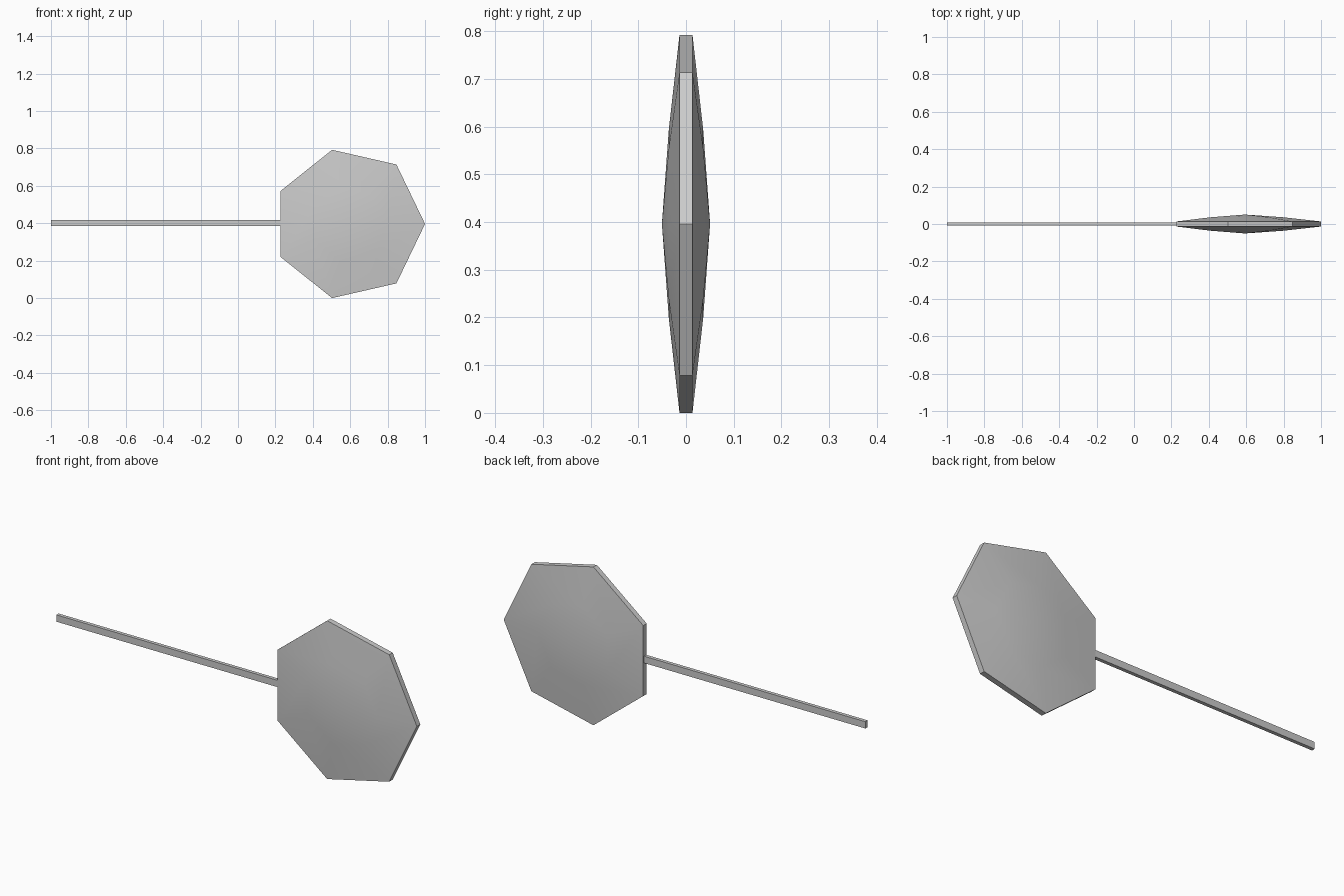
import bpy, bmesh, math

if "Cube" in bpy.data.objects:
    bpy.data.objects.remove(bpy.data.objects["Cube"])

N, R, CX, CZ = 7, 0.4065, 0.5935, 0.3963

# Paddle head: heptagonal lens, bulged front and back, with a flat rim
bm = bmesh.new()


def ring(scale, y):
    return [bm.verts.new((CX + R * scale * math.cos(2 * math.pi * i / N), y,
                          CZ + R * scale * math.sin(2 * math.pi * i / N)))
            for i in range(N)]


rings = [ring(s, y) for s, y in [(0.5, -0.036), (1, -0.0136), (1, 0.0136), (0.5, 0.036)]]
for a, b in zip(rings, rings[1:]):
    for i in range(N):
        j = (i + 1) % N
        bm.faces.new((a[i], a[j], b[j], b[i]))
for r, y in ((rings[0], -0.0505), (rings[-1], 0.0505)):
    tip = bm.verts.new((CX, y, CZ))
    for i in range(N):
        bm.faces.new((r[i], r[(i + 1) % N], tip))
bmesh.ops.recalc_face_normals(bm, faces=bm.faces[:])
mesh = bpy.data.meshes.new("head")
bm.to_mesh(mesh)
bm.free()
head = bpy.data.objects.new("head", mesh)
bpy.context.collection.objects.link(head)
bpy.context.view_layer.objects.active = head
head.select_set(True)
bpy.ops.object.shade_smooth_by_angle(angle=math.radians(30))

# Handle: slim rectangular bar running into the head's flat edge
x0, x1 = -1.0, 0.232
bpy.ops.mesh.primitive_cube_add(size=1, location=((x0 + x1) / 2, 0, 0.401))
handle = bpy.context.object
handle.name = "handle"
handle.scale = (x1 - x0, 0.018, 0.034)
bpy.ops.object.transform_apply(location=False, rotation=False, scale=True)
